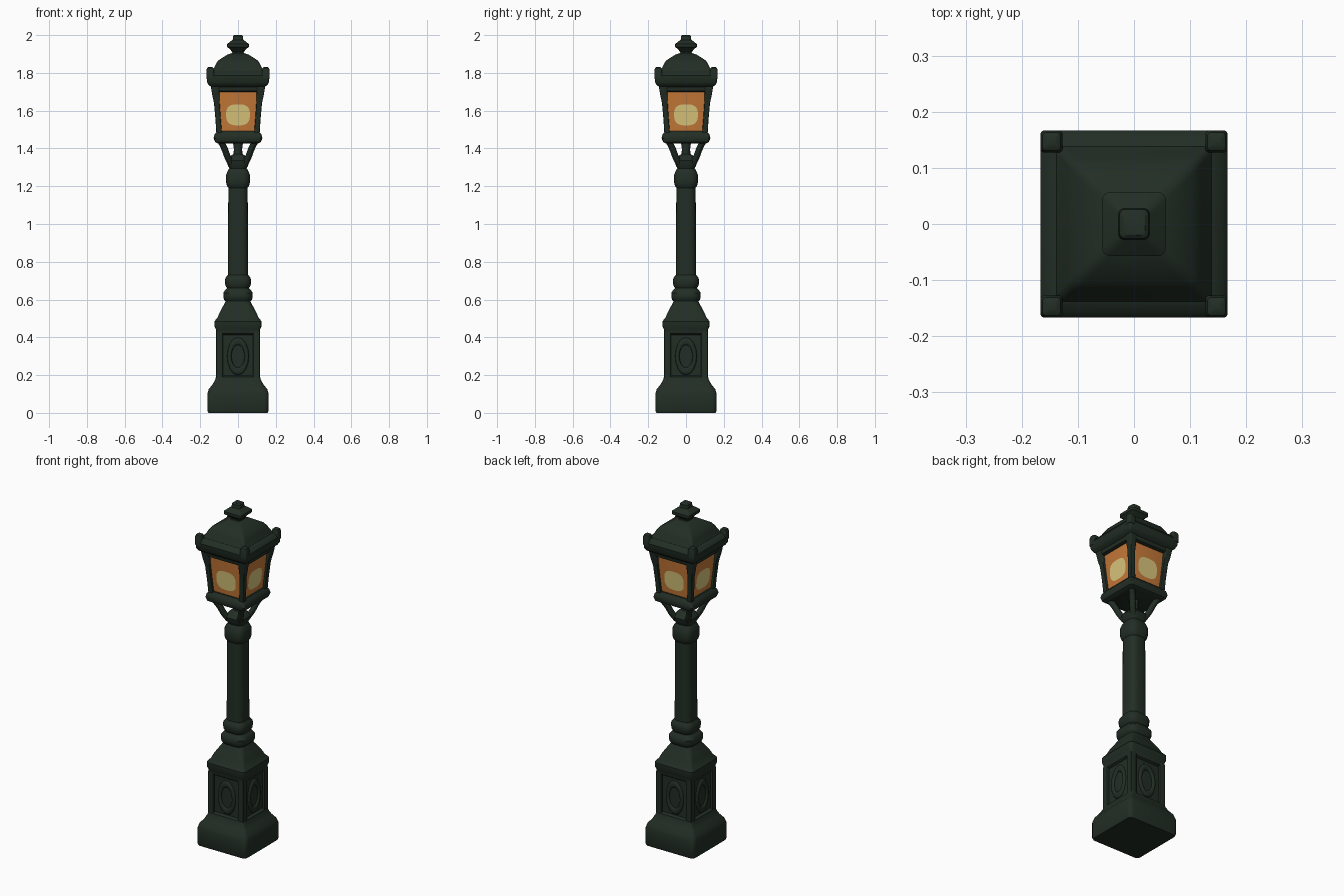
import bpy, math
from mathutils import Vector

if "Cube" in bpy.data.objects:
    bpy.data.objects.remove(bpy.data.objects["Cube"])


def material(name, rgb):
    m = bpy.data.materials.new(name)
    m.diffuse_color = (*rgb, 1)
    m.use_nodes = True
    m.node_tree.nodes["Principled BSDF"].inputs["Base Color"].default_value = m.diffuse_color
    return m


IRON = material("dark green iron", (0.016, 0.027, 0.018))
AMBER = material("amber glass", (0.56, 0.19, 0.04))
GLOW = material("pale yellow glow", (0.70, 0.56, 0.20))
CORNERS = [(sx, sy) for sx in (-1, 1) for sy in (-1, 1)]


def make(name, verts, faces, mat, angle=35):
    me = bpy.data.meshes.new(name)
    me.from_pydata(verts, [], faces)
    me.materials.append(mat)
    me.shade_smooth()
    me.set_sharp_from_angle(angle=math.radians(angle))
    ob = bpy.data.objects.new(name, me)
    bpy.context.collection.objects.link(ob)
    return ob


def ring(z, h, rnd, cx=0, cy=0, n=4):
    """Rounded square of half width h; rnd 0 = square, 1 = circle."""
    r, pts = h * rnd, []
    for k in range(4):
        mid = math.radians(45 + 90 * k)
        ox = math.copysign(h - r, math.cos(mid))
        oy = math.copysign(h - r, math.sin(mid))
        for i in range(n + 1):
            a = math.radians(90 * k + 90 * i / n)
            pts.append((cx + ox + r * math.cos(a), cy + oy + r * math.sin(a), z))
    return pts


def loft(name, rows, mat=IRON, angle=35):
    """Stack of rounded squares: rows of (z, half width, roundness[, cx, cy])."""
    verts = [p for row in rows for p in ring(*row)]
    m, n = len(verts) // len(rows), len(rows)
    faces = [(j * m + i, j * m + (i + 1) % m, (j + 1) * m + (i + 1) % m, (j + 1) * m + i)
             for j in range(n - 1) for i in range(m)]
    faces += [tuple(range(m))[::-1], tuple(range((n - 1) * m, n * m))]
    return make(name, verts, faces, mat, angle)


# pedestal
loft("plinth", [(0, .157, .12), (.01, .162, .15), (.10, .162, .15), (.125, .155, .18),
                (.15, .135, .15), (.175, .121, .12), (.19, .117, .1), (.20, .10, .1)])
loft("pedestal_core", [(.17, .103, .05), (.45, .103, .05)])
loft("pedestal_cap", [(.41, .10, .1), (.42, .114, .1), (.445, .118, .12), (.46, .125, .15),
                      (.485, .125, .15), (.505, .108, .15), (.53, .098, .2), (.555, .085, .3),
                      (.575, .073, .4), (.60, .062, .5)])
for sx, sy in CORNERS:
    loft("pedestal_corner_post", [(.18, .018, .2, sx * .098, sy * .098),
                                  (.43, .018, .2, sx * .098, sy * .098)])

# oval medallion frame on each pedestal face
for k in range(4):
    a = k * math.pi / 2
    bpy.ops.mesh.primitive_torus_add(
        major_segments=16, minor_segments=8, major_radius=.8, minor_radius=.2,
        location=(.104 * math.sin(a), -.104 * math.cos(a), .30),
        rotation=(math.pi / 2, 0, a))
    ob = bpy.context.object
    ob.name = "pedestal_medallion"
    ob.scale = (.058, .10, .045)
    ob.data.materials.append(IRON)
    ob.data.shade_smooth()

# column with its rings and collar
loft("column_base_rings", [(.585, .060, .6), (.60, .074, .55), (.615, .078, .55), (.635, .078, .55),
                           (.65, .068, .6), (.66, .058, .6), (.675, .067, .6), (.70, .070, .6),
                           (.715, .066, .6), (.73, .055, .65)])
loft("column_shaft", [(.70, .054, .65), (1.22, .051, .65)])
loft("column_collar", [(1.19, .05, .6), (1.20, .058, .6), (1.22, .063, .6), (1.26, .063, .6),
                       (1.28, .055, .6), (1.295, .046, .6), (1.31, .054, .6), (1.335, .060, .6),
                       (1.355, .045, .7), (1.37, .026, .8)])
loft("lantern_stem", [(1.35, .024, 1), (1.40, .022, 1), (1.45, .03, 1)])


# curved arms under the lantern corners
def tube(name, points, radius):
    cu = bpy.data.curves.new(name, 'CURVE')
    cu.dimensions = '3D'
    cu.bevel_depth, cu.bevel_resolution, cu.use_fill_caps = radius, 2, True
    cu.resolution_u = 5
    sp = cu.splines.new('BEZIER')
    sp.bezier_points.add(len(points) - 1)
    for bp, p in zip(sp.bezier_points, points):
        bp.co = Vector(p)
        bp.handle_left_type = bp.handle_right_type = 'AUTO'
    cu.materials.append(IRON)
    ob = bpy.data.objects.new(name, cu)
    bpy.context.collection.objects.link(ob)


for sx, sy in CORNERS:
    tube("lantern_arm", [(sx * d, sy * d, z) for d, z in
                         ((.035, 1.315), (.055, 1.355), (.072, 1.40), (.095, 1.445))], .017)

# lantern floor frame
loft("lantern_floor", [(1.425, .105, .1), (1.435, .122, .12), (1.455, .129, .12), (1.475, .124, .12),
                       (1.485, .115, .1), (1.492, .110, .1), (1.493, .09, .1)])

# tapered glass with a glowing patch on each pane
Z0, Z1, H0, H1 = 1.47, 1.73, .099, .121
loft("lantern_glass", [(Z0, H0, .02), (Z1, H1, .02)], AMBER)
for k in range(4):
    c, s = round(math.cos(k * math.pi / 2)), round(math.sin(k * math.pi / 2))
    verts = []
    for i in range(28):
        t = 2 * math.pi * i / 28
        ct, st = math.cos(t), math.sin(t)
        x = .063 * math.copysign(abs(ct) ** .7, ct)
        z = 1.578 + .056 * math.copysign(abs(st) ** .7, st)
        y = -(H0 + (H1 - H0) * (z - Z0) / (Z1 - Z0)) - .003
        verts.append((x * c - y * s, x * s + y * c, z))
    make("glow_patch", verts, [tuple(range(28))], GLOW)

# flared corner posts of the lantern
for sx, sy in CORNERS:
    loft("lantern_corner_post", [(z, h, .25, sx * d, sy * d) for z, h, d in
                                 ((1.47, .015, .099), (1.55, .014, .105), (1.64, .015, .112),
                                  (1.68, .019, .117), (1.73, .022, .122))])

# roof with raised corner ears
loft("lantern_roof", [(1.70, .122, .05), (1.705, .136, .08), (1.725, .140, .08), (1.735, .155, .08),
                      (1.75, .164, .08), (1.785, .167, .08), (1.80, .158, .1), (1.808, .138, .1),
                      (1.825, .128, .1), (1.845, .118, .12), (1.865, .106, .15), (1.885, .075, .2),
                      (1.897, .056, .25), (1.905, .03, .3)])
for sx, sy in CORNERS:
    loft("roof_corner_ear", [(z, h, .4, sx * .147, sy * .147) for z, h in
                             ((1.77, .02), (1.815, .02), (1.827, .016), (1.832, .008))])

# finial
loft("finial", [(1.89, .036, .4), (1.91, .030, .4), (1.925, .042, .3), (1.937, .057, .25),
                (1.953, .057, .25), (1.965, .042, .3), (1.975, .028, .4), (1.995, .026, .4),
                (2.0, .020, .4)])
